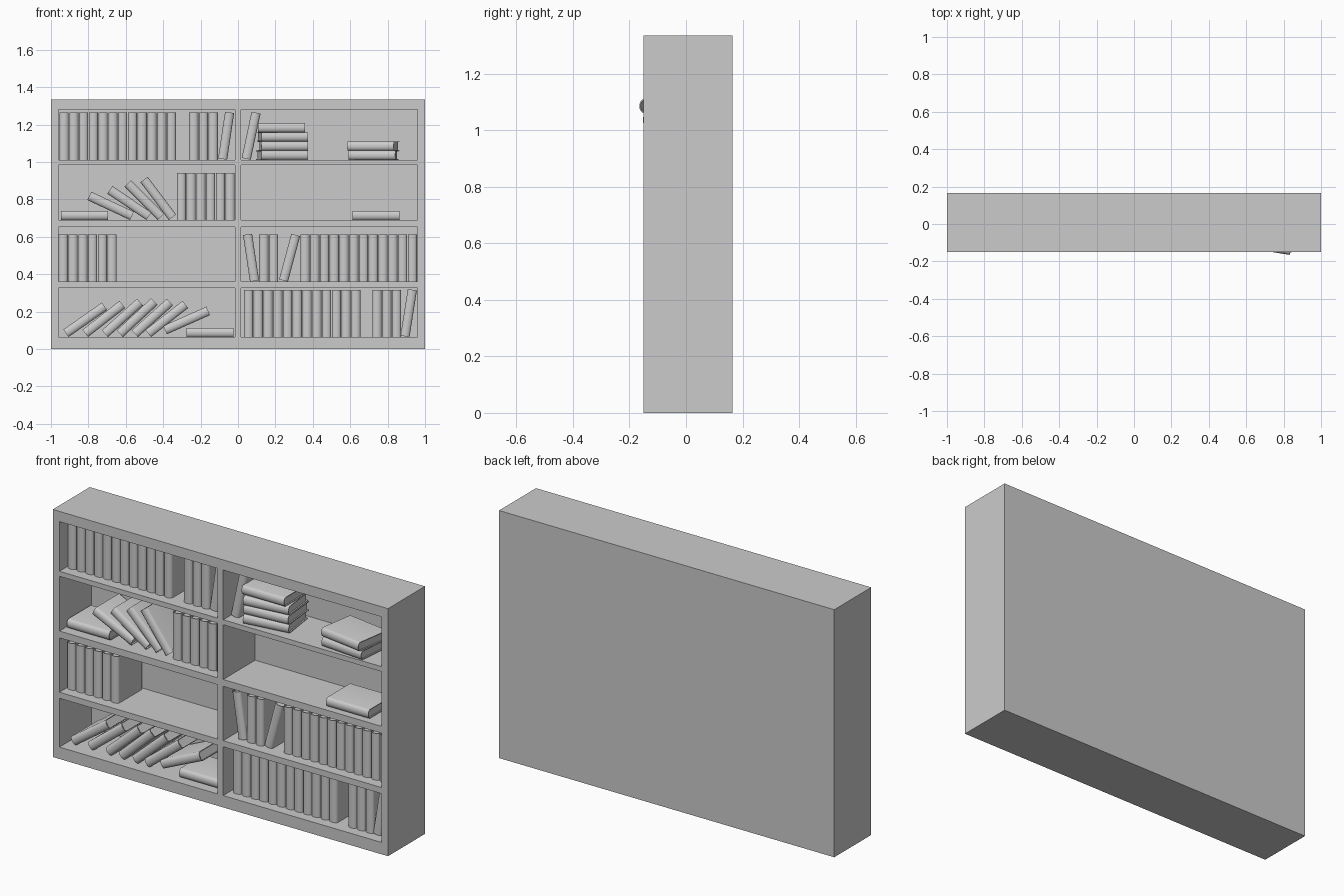
import bpy, bmesh, math
from mathutils import Matrix, Vector

if "Cube" in bpy.data.objects:
    bpy.data.objects.remove(bpy.data.objects["Cube"])

T, D, H = 0.049, 0.205, 0.252      # book thickness, depth, height
PITCH = 0.0522                     # spacing of upright books
FRONT = -0.098                     # spine plane of upright books
FLOORS = [0.064, 0.36, 0.69, 1.012]
CEILS = [0.327, 0.653, 0.985, 1.28]


def new_object(name, bm):
    bmesh.ops.recalc_face_normals(bm, faces=bm.faces)
    me = bpy.data.meshes.new(name)
    bm.to_mesh(me)
    bm.free()
    ob = bpy.data.objects.new(name, me)
    bpy.context.collection.objects.link(ob)
    return ob


def box(bm, lo, hi):
    lo, hi = Vector(lo), Vector(hi)
    mat = Matrix.Translation((lo + hi) / 2) @ Matrix.Diagonal((*(hi - lo), 1))
    bmesh.ops.create_cube(bm, size=1, matrix=mat)


# Case: solid block with eight compartments cut into the front
bm = bmesh.new()
box(bm, (-1, -0.15, 0), (1, 0.165, 1.335))
case = new_object("bookcase", bm)
bm = bmesh.new()
for x0, x1 in ((-0.96, -0.017), (0.017, 0.96)):
    for z0, z1 in zip(FLOORS, CEILS):
        box(bm, (x0, -0.3, z0), (x1, 0.122, z1))
cutter = new_object("compartment_cutter", bm)
cutter.hide_render = True
mod = case.modifiers.new("compartments", 'BOOLEAN')
mod.operation, mod.solver, mod.object = 'DIFFERENCE', 'EXACT', cutter
bpy.context.view_layer.objects.active = case
case.select_set(True)
bpy.ops.object.modifier_apply(modifier=mod.name)
bpy.data.objects.remove(cutter)
case.select_set(False)


# Book: cover with rounded spine wrapped round a recessed page block
def spine_arc(half, y_front, y_side, n=8):
    return [(-half * math.cos(math.pi * i / n),
             y_side - (y_side - y_front) * math.sin(math.pi * i / n)) for i in range(n + 1)]


c = 0.004
outer = [(-T / 2, D)] + spine_arc(T / 2, 0, 0.016) + [(T / 2, D)]
inner = [(-T / 2 + c, D)] + spine_arc(T / 2 - c, c, 0.018) + [(T / 2 - c, D)]
bm = bmesh.new()
face = bm.faces.new([bm.verts.new((x, y, 0)) for x, y in outer + inner[::-1]])
ext = bmesh.ops.extrude_face_region(bm, geom=[face])
bmesh.ops.translate(bm, vec=(0, 0, H),
                    verts=[v for v in ext["geom"] if isinstance(v, bmesh.types.BMVert)])
box(bm, (-T / 2 + c - 0.0005, 0.014, 0.007), (T / 2 - c + 0.0005, D - 0.007, H - 0.007))
book = new_object("book_pattern", bm)
bpy.context.view_layer.objects.active = book
book.select_set(True)
bpy.ops.object.shade_smooth_by_angle(angle=math.radians(40))
book_mesh = book.data
bpy.data.objects.remove(book)


def place(name, matrix):
    ob = bpy.data.objects.new(name, book_mesh)
    bpy.context.collection.objects.link(ob)
    ob.matrix_world = matrix


def row(x, shelf, count):
    for i in range(count):
        place("upright_book", Matrix.Translation((x + PITCH * (i + 0.5), FRONT, FLOORS[shelf])))


def lean(x, shelf, degrees, lift=0.0):
    # tips right for positive angles, pivoting on the lower corner at x
    side = math.copysign(T / 2, degrees)
    place("leaning_book", Matrix.Translation((x, FRONT, FLOORS[shelf] + lift))
          @ Matrix.Rotation(math.radians(degrees), 4, 'Y')
          @ Matrix.Translation((-side, 0, 0)))


def flat(x, y, shelf, level=0, yaw=0):
    # lies on its side, spine to the front, centred on x and y
    place("flat_book", Matrix.Translation((x, y, FLOORS[shelf] + T * (level + 0.5)))
          @ Matrix.Rotation(math.radians(yaw), 4, 'Z')
          @ Matrix.Rotation(math.radians(90), 4, 'Y')
          @ Matrix.Translation((0, -D / 2, -H / 2)))


# Upright rows
for args in ((-0.956, 3, 12), (-0.263, 3, 3), (-0.329, 2, 6), (-0.96, 1, 6),
             (0.112, 1, 2), (0.332, 1, 12), (0.03, 0, 12), (0.717, 0, 3)):
    row(*args)

# Leaning books
for args in ((-0.058, 3, 8.5), (0.068, 3, 12), (0.064, 1, -8.5), (0.267, 1, 15), (0.917, 0, 9),
             (-0.577, 2, -65), (-0.49, 2, -56), (-0.428, 2, -45), (-0.37, 2, -37),
             (-0.906, 0, 55), (-0.802, 0, 52), (-0.695, 0, 48), (-0.615, 0, 47),
             (-0.535, 0, 48), (-0.465, 0, 52), (-0.38, 0, 66, 0.015)):
    lean(*args)

# Flat books and stacks
for args in ((0.236, -0.02, 3, 0, 8), (0.241, -0.02, 3, 1, 5), (0.238, -0.02, 3, 2, 7),
             (0.233, -0.02, 3, 3, 0), (0.724, -0.04, 3, 0, -5), (0.724, -0.044, 3, 1, -9),
             (0.737, -0.02, 2), (-0.82, -0.005, 2), (-0.15, -0.005, 0)):
    flat(*args)
